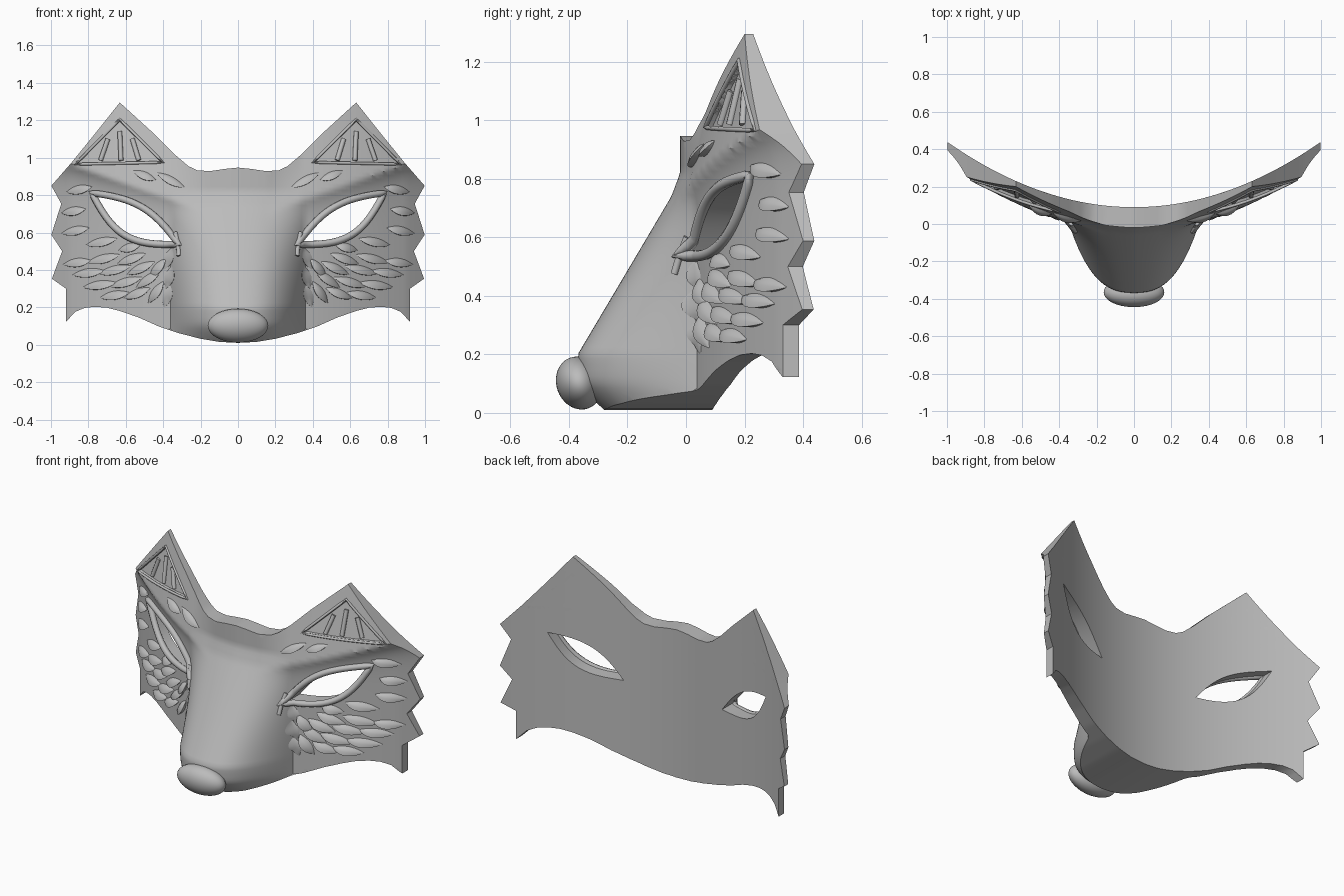
import bpy, bmesh, math
from mathutils import Vector
from mathutils.geometry import delaunay_2d_cdt

cube = bpy.data.objects.get("Cube")
if cube:
    bpy.data.objects.remove(cube, do_unlink=True)

grey = bpy.data.materials.new("plain_grey")
grey.use_nodes = True
grey.diffuse_color = (0.5, 0.5, 0.5, 1)
grey.node_tree.nodes["Principled BSDF"].inputs["Base Color"].default_value = (0.5, 0.5, 0.5, 1)


def ramp(t, pts):
    """Piecewise linear interpolation through (position, value) pairs."""
    for (a, va), (b, vb) in zip(pts, pts[1:]):
        if t <= b:
            return va + (vb - va) * max(0, (t - a) / (b - a))
    return pts[-1][1]


def inside(p, poly):
    hit = False
    for a, b in zip(poly, poly[1:] + poly[:1]):
        if (a[1] > p[1]) != (b[1] > p[1]):
            if p[0] < a[0] + (p[1] - a[1]) * (b[0] - a[0]) / (b[1] - a[1]):
                hit = not hit
    return hit


def flip(pts):
    return [(-x, z) for x, z in pts]


def densify(pts, step=0.025):
    out = []
    for a, b in zip(pts, pts[1:] + pts[:1]):
        a, b = Vector(a), Vector(b)
        n = max(1, round((b - a).length / step))
        out += [tuple(a.lerp(b, i / n)) for i in range(n)]
    return out


def lens(a, b, up, down, n=16):
    """Almond outline between two corners."""
    a, b = Vector(a), Vector(b)
    d = (b - a).normalized()
    side = Vector((-d.y, d.x))
    low = [a.lerp(b, i / n) - side * down * math.sin(math.pi * i / n) for i in range(n)]
    top = [b.lerp(a, i / n) + side * up * math.sin(math.pi * i / n) for i in range(n)]
    return [tuple(p) for p in low + top]


def shrink(pts, k):
    c = sum((Vector(p) for p in pts), Vector((0, 0))) / len(pts)
    return [tuple(c.lerp(Vector(p), k)) for p in pts]


# Outline, eye hole and ear panel of the left half
half = [(0, .01), (.1, .015), (.2, .032), (.31, .06), (.42, .096), (.53, .145), (.63, .18),
        (.7, .198), (.765, .203), (.82, .197), (.87, .176), (.92, .122), (.92, .3), (.995, .353),
        (.94, .5), (.998, .588), (.945, .754), (.998, .85), (.895, .968), (.765, 1.128),
        (.632, 1.295), (.44, 1.12), (.33, 1.01), (.265, .955), (.22, .933), (.15, .928), (.07, .94), (0, .947)]
outline = half + flip(half[-2:0:-1])
eye = lens((.345, .55), (.765, .805), .06, .095)
ear_panel = [(.40, .975), (.87, .965), (.632, 1.205)]
ear_floor = shrink(ear_panel, .93)
bottom_edge = half[:12]
snout_depth = [(0, .3), (.1, .345), (.2, .35), (.5, .172), (.74, .03), (.82, 0)]
sheet_depth = [(0, .11), (.3, .1), (.6, .085), (.9, .06), (1, .038)]


def back(x):
    return .09 + .35 * x * x


def front(x, z):
    """Depth of the sculpted face: sheet, brow ridge, ear slope and muzzle."""
    ax = abs(x)
    t = ramp(ax, sheet_depth)
    brow = .72 + .35 * (ax - .2)
    w = ramp(ax, [(.16, 0), (.34, 1)])
    if z > brow:
        t += w * (.12 - .09 * (z - brow) / .42 - t)
    else:
        t += w * (.12 - t) * math.exp((z - brow) / .055)
    if ax < .36:
        low = max(0, 1 - (z - ramp(ax, bottom_edge)) / .12)
        t += ramp(z, snout_depth) * (1 - (ax / .36) ** 3) * (1 - .15 * low * low)
    if inside((ax, z), shrink(ear_floor, 1.01)):
        t -= .022
    return back(x) - max(t, .025)


def finish(name, bm, angle=35):
    bmesh.ops.recalc_face_normals(bm, faces=bm.faces)
    me = bpy.data.meshes.new(name)
    bm.to_mesh(me)
    bm.free()
    ob = bpy.data.objects.new(name, me)
    bpy.context.collection.objects.link(ob)
    me.materials.append(grey)
    smooth(ob, angle)
    return ob


def smooth(ob, angle):
    bpy.ops.object.select_all(action='DESELECT')
    ob.select_set(True)
    bpy.context.view_layer.objects.active = ob
    bpy.ops.object.shade_smooth_by_angle(angle=math.radians(angle))


# Mask body: triangulated outline, lifted to front and back and stitched
eyes = [eye, flip(eye)]
loops = [densify(outline)] + eyes
for panel in (ear_panel, ear_floor):
    loops += [densify(panel), densify(flip(panel))]
pts, edges = [], []
for loop in loops:
    s, n = len(pts), len(loop)
    pts += [Vector(p) for p in loop]
    edges += [(s + i, s + (i + 1) % n) for i in range(n)]
step = .02
for i in range(-50, 51):
    for j in range(66):
        p = (i * step, j * step + .005)
        if inside(p, outline):
            pts.append(Vector(p))
flat, _, tris = delaunay_2d_cdt(pts, edges, [], 0, 1e-4)[:3]
kept = []
for f in tris:
    c = sum((flat[i] for i in f), Vector((0, 0))) / len(f)
    if inside(c, outline) and not any(inside(c, e) for e in eyes):
        kept.append(list(f))
bm = bmesh.new()
used = {i for f in kept for i in f}
fv = {i: bm.verts.new((flat[i].x, front(*flat[i]), flat[i].y)) for i in used}
bv = {i: bm.verts.new((flat[i].x, back(flat[i].x), flat[i].y)) for i in used}
directed = {(a, b) for f in kept for a, b in zip(f, f[1:] + f[:1])}
for f in kept:
    bm.faces.new([fv[i] for i in f])
    bm.faces.new([bv[i] for i in reversed(f)])
for a, b in directed:
    if (b, a) not in directed:
        bm.faces.new((fv[b], fv[a], bv[a], bv[b]))
finish("mask_body", bm)


# Raised leaf-shaped feathers with a steep lower edge
def feathers(name, items, width, lift):
    bm = bmesh.new()
    section = [(-1, -.02), (-.92, 1), (-.1, .9), (.6, .5), (1, -.01)]
    n = 10
    for x0, z0, length, deg in items:
        a = math.radians(deg)
        for sx in (1, -1):
            rows = []
            for i in range(n + 1):
                u = i / n
                s = max(.03, math.sin(math.pi * u)) ** .75
                row = []
                for v, h in section:
                    du, dv = (u - .5) * length, v * width * s
                    x = x0 + du * math.cos(a) - dv * math.sin(a)
                    z = z0 + du * math.sin(a) + dv * math.cos(a)
                    y = front(x, z) - (h * lift * s if h > 0 else h)
                    row.append(bm.verts.new((sx * x, y, z)))
                rows.append(row)
            for r, q in zip(rows, rows[1:]):
                for k in range(len(section) - 1):
                    bm.faces.new((r[k], r[k + 1], q[k + 1], q[k]))
    finish(name, bm, 40)


feathers("cheek_feathers", [
    (.85, .83, .14, -12), (.88, .715, .13, -10), (.87, .61, .15, -12), (.73, .55, .17, -12),
    (.58, .52, .12, -15), (.86, .44, .15, -8), (.72, .46, .18, -14), (.57, .46, .16, -20),
    (.80, .385, .17, -8), (.66, .40, .18, -14), (.52, .41, .16, -25), (.74, .32, .18, -8),
    (.6, .335, .18, -16), (.48, .35, .16, -35), (.66, .265, .16, -10), (.54, .275, .15, -22),
    (.44, .28, .14, -55), (.43, .41, .13, -50)], .026, .034)
feathers("brow_feathers", [(.36, .88, .17, 28), (.5, .905, .13, 22)], .024, .026)
feathers("muzzle_scales", [(.375, .46, .12, -70), (.37, .36, .12, -75), (.38, .26, .12, -75)], .03, .012)


# Tubes that follow the face surface
def tube(name, path, radius, closed, lift=0.0):
    for side, sx in (("left", 1), ("right", -1)):
        cu = bpy.data.curves.new(f"{side}_{name}", 'CURVE')
        cu.dimensions = '3D'
        cu.bevel_depth = radius
        cu.bevel_resolution = 2
        cu.use_fill_caps = True
        sp = cu.splines.new('POLY')
        sp.points.add(len(path) - 1)
        for p, (x, z) in zip(sp.points, path):
            p.co = (sx * x, front(x, z) - lift, z, 1)
        sp.use_cyclic_u = closed
        ob = bpy.data.objects.new(f"{side}_{name}", cu)
        bpy.context.collection.objects.link(ob)
        cu.materials.append(grey)
        bpy.ops.object.select_all(action='DESELECT')
        ob.select_set(True)
        bpy.context.view_layer.objects.active = ob
        bpy.ops.object.convert(target='MESH')
        smooth(bpy.context.object, 50)


tube("eye_rim", lens((.315, .537), (.782, .812), .07, .105, 24), .019, True, .008)
tube("eye_corner", [(.335, .6), (.32, .535), (.315, .475)], .013, False, .004)
tube("ear_trim", densify(ear_panel, .04), .008, True)
for i, (x0, x1, top) in enumerate([(.53, .565, 1.1), (.625, .632, 1.14), (.735, .695, 1.1)]):
    tube(f"ear_slat_{i + 1}", [(x0 + (x1 - x0) * k / 6, .985 + (top - .985) * k / 6) for k in range(7)],
         .013, False, .004)


# Nose pad with a raised upper lip
def ball(name, loc, size, tilt):
    bpy.ops.mesh.primitive_uv_sphere_add(segments=40, ring_count=20, location=loc, rotation=(tilt, 0, 0))
    ob = bpy.context.object
    ob.name = name
    ob.scale = size
    ob.data.materials.append(grey)
    smooth(ob, 60)


ball("nose", (0, -.365, .102), (.162, .078, .092), .35)
ball("nose_ridge", (0, -.425, .125), (.085, .016, .016), .2)
